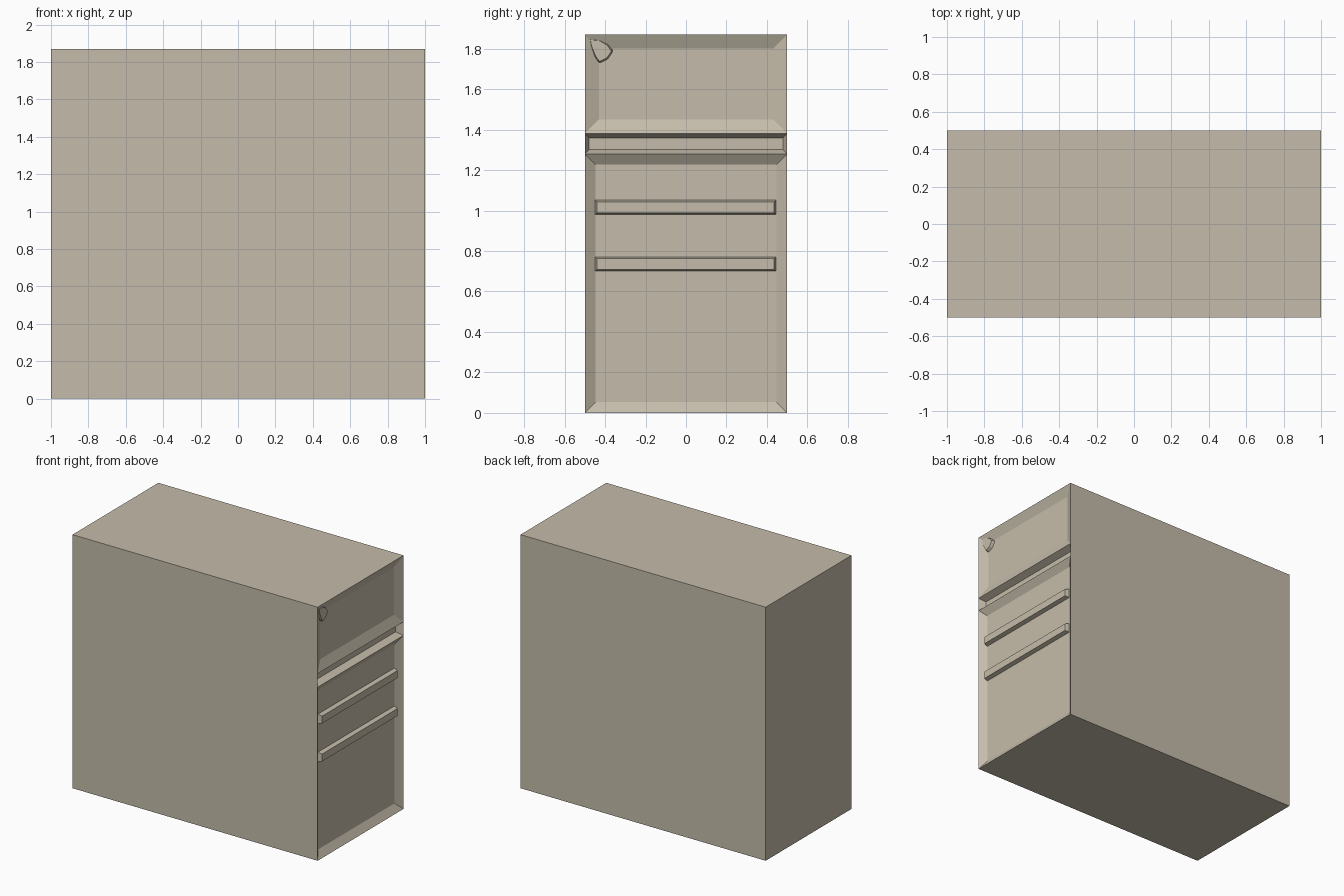
import bpy, bmesh
from mathutils import Vector

if "Cube" in bpy.data.objects:
    bpy.data.objects.remove(bpy.data.objects["Cube"])

H = 1.87          # cabinet height
PANEL_X = 0.965   # depth of the recessed panels

# Warm grey paint shared by every part
paint = bpy.data.materials.new("warm_grey_paint")
paint.diffuse_color = (0.56, 0.505, 0.405, 1)
paint.use_nodes = True
paint.node_tree.nodes["Principled BSDF"].inputs["Base Color"].default_value = paint.diffuse_color


def add_object(name, bm):
    mesh = bpy.data.meshes.new(name)
    bm.to_mesh(mesh)
    bm.free()
    mesh.materials.append(paint)
    obj = bpy.data.objects.new(name, mesh)
    bpy.context.collection.objects.link(obj)
    return obj


def raised_pad(name, outline, x0, x1, bevel):
    """Tapered pad raised from x0 to x1; outline is a loop of (y, z) points."""
    bm = bmesh.new()
    face = bm.faces.new([bm.verts.new((x0, y, z)) for y, z in outline])
    face.normal_update()
    if face.normal.x < 0:
        face.normal_flip()
    bmesh.ops.inset_individual(bm, faces=[face], thickness=bevel,
                               depth=x1 - x0, use_even_offset=True)
    return add_object(name, bm)


# Cabinet body, split on the right side into three zones with sunken panels
bm = bmesh.new()
bmesh.ops.create_cube(bm, size=1)
for v in bm.verts:
    v.co = Vector((v.co.x * 2, v.co.y, (v.co.z + 0.5) * H))
for z in (1.28, 1.38):
    bmesh.ops.bisect_plane(bm, geom=bm.verts[:] + bm.edges[:] + bm.faces[:],
                           plane_co=(0, 0, z), plane_no=(0, 0, 1))
bm.normal_update()
zones = sorted((f for f in bm.faces if f.normal.x > 0.9),
               key=lambda f: f.calc_center_median().z)
for face, rim, depth in zip(zones, (0.053, 0.021, 0.07), (0.035, 0.05, 0.03)):
    bmesh.ops.inset_individual(bm, faces=[face], thickness=rim,
                               depth=-depth, use_even_offset=True)
add_object("cabinet_body", bm)

# Two horizontal handle bars on the lower panel
for name, z in (("lower_bar", 0.70), ("upper_bar", 0.98)):
    raised_pad(name, [(-0.45, z), (0.445, z), (0.445, z + 0.072), (-0.45, z + 0.072)],
               PANEL_X - 0.002, 0.995, 0.009)

# Rounded triangular badge in the top corner
raised_pad("corner_badge",
           [(-0.483, 1.853), (-0.475, 1.81), (-0.455, 1.76), (-0.435, 1.732),
            (-0.42, 1.73), (-0.385, 1.748), (-0.363, 1.78), (-0.362, 1.795),
            (-0.385, 1.825), (-0.425, 1.848)],
           PANEL_X, 0.992, 0.009)
